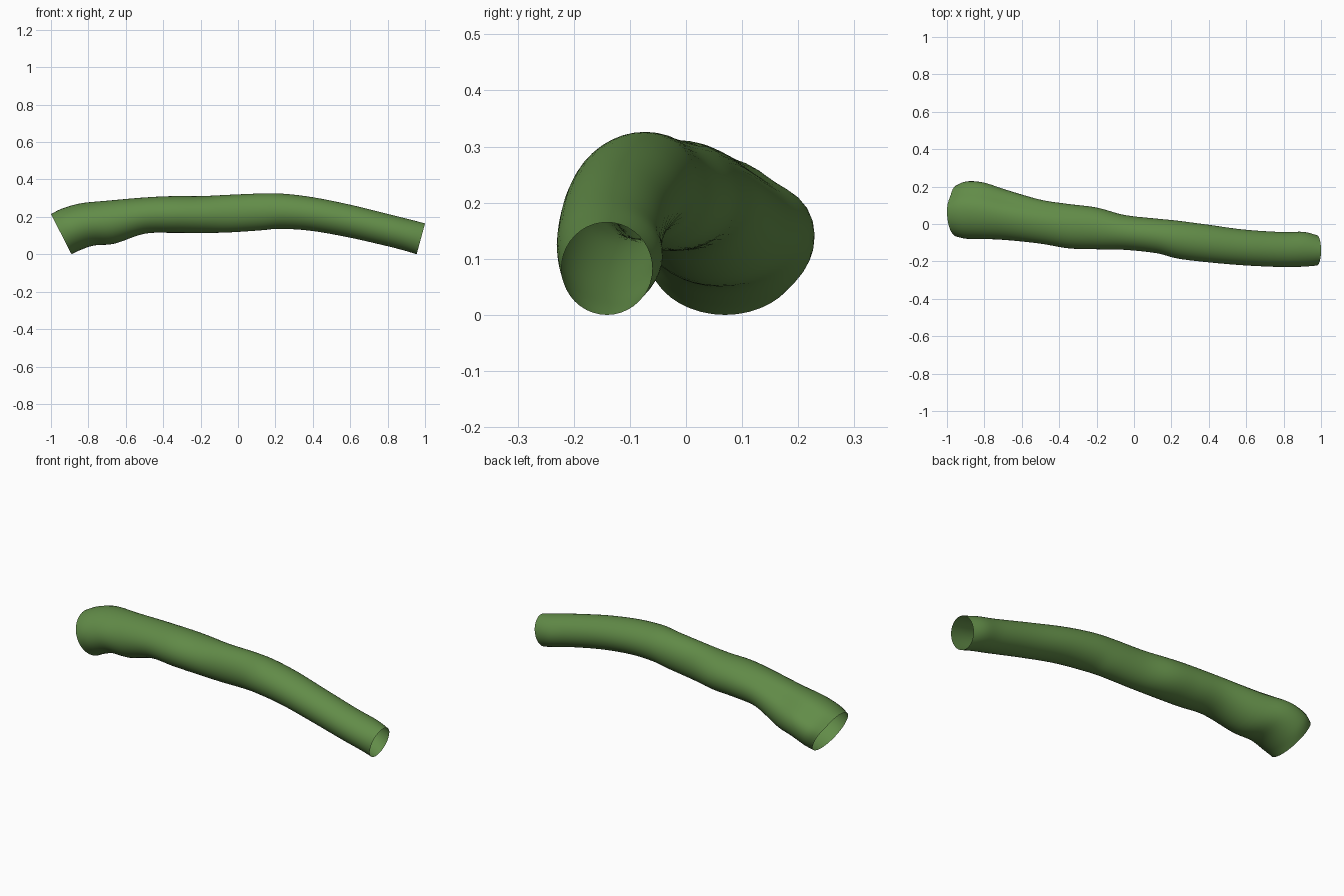
import bpy, bmesh, math

if "Cube" in bpy.data.objects:
    bpy.data.objects.remove(bpy.data.objects["Cube"])

# Stations along the tube: top x, top z, bottom x, bottom z, y min, y max
STATIONS = [
    (-1.00, .215, -.89, .000, -.068, .207),
    (-.94, .245, -.85, .020, -.079, .228),
    (-.84, .273, -.77, .047, -.080, .222),
    (-.70, .287, -.66, .057, -.086, .182),
    (-.50, .304, -.50, .110, -.105, .130),
    (-.35, .311, -.35, .115, -.130, .107),
    (-.20, .311, -.20, .114, -.135, .088),
    (-.05, .318, -.05, .117, -.138, .048),
    (.12, .325, .12, .128, -.156, .029),
    (.24, .324, .22, .136, -.184, .018),
    (.40, .305, .38, .127, -.204, -.003),
    (.60, .265, .58, .093, -.221, -.030),
    (.80, .216, .78, .048, -.230, -.043),
    (.92, .186, .89, .020, -.228, -.042),
    (1.00, .165, .955, .000, -.222, -.060),
]
SEGS, STEPS = 40, 5


def catmull(a, b, c, d, t):
    return .5 * (2*b + (c-a)*t + (2*a-5*b+4*c-d)*t*t + (3*b-a-3*c+d)*t**3)


def samples():
    n = len(STATIONS)
    for i in range(n - 1):
        p = [STATIONS[min(max(i+k, 0), n-1)] for k in (-1, 0, 1, 2)]
        for s in range(STEPS):
            yield [catmull(*v, s/STEPS) for v in zip(*p)]
    yield STATIONS[-1]


# Single green material
green = bpy.data.materials.new("leaf green")
green.diffuse_color = (.122, .262, .065, 1)
green.use_nodes = True
green.node_tree.nodes["Principled BSDF"].inputs["Base Color"].default_value = green.diffuse_color

# Open-ended curved tube, lofted through the slanted rings
bm = bmesh.new()
rings = []
for xt, zt, xb, zb, y0, y1 in samples():
    ring = []
    flare = min(1, max(0, (-.3 - xt) / .4))   # flattened shoulder on the wide end
    for k in range(SEGS):
        a = 2 * math.pi * k / SEGS
        dent = 1 - .11 * flare * math.exp(-((a - .85) / .38) ** 2)
        c, s = math.cos(a) * dent, math.sin(a) * dent
        h = (s + 1) / 2
        ring.append(bm.verts.new((xb + (xt-xb)*h,
                                  (y0+y1)/2 + (y1-y0)/2*c,
                                  zb + (zt-zb)*h)))
    rings.append(ring)
for r, q in zip(rings, rings[1:]):
    for k in range(SEGS):
        j = (k + 1) % SEGS
        f = bm.faces.new((r[k], r[j], q[j], q[k]))
        f.smooth = True
bm.normal_update()
# make the faces point outwards
f = max(bm.faces, key=lambda f: f.calc_center_median().z)
if f.normal.z < 0:
    bmesh.ops.reverse_faces(bm, faces=bm.faces[:])
mesh = bpy.data.meshes.new("curved_tube")
bm.to_mesh(mesh)
bm.free()
mesh.materials.append(green)
bpy.context.collection.objects.link(bpy.data.objects.new("curved_tube", mesh))
